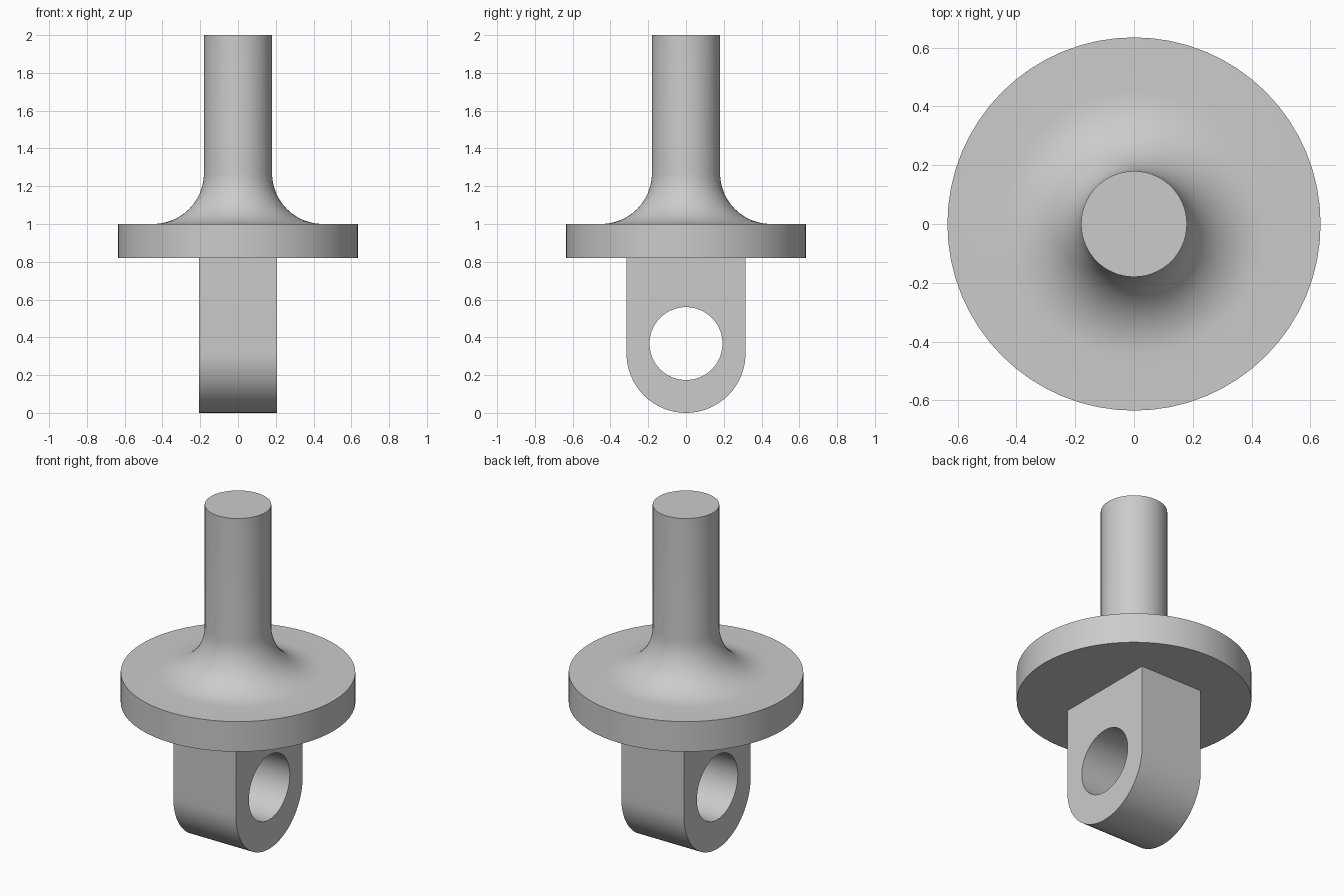
import bpy
import bmesh
from math import sin, cos, pi, radians
from mathutils import Matrix

cube = bpy.data.objects.get("Cube")
if cube:
    bpy.data.objects.remove(cube, do_unlink=True)

steel = bpy.data.materials.new("plain grey")
steel.use_nodes = True
colour = (0.6, 0.6, 0.6, 1)
steel.diffuse_color = colour
steel.node_tree.nodes["Principled BSDF"].inputs["Base Color"].default_value = colour


def make_object(name, bm):
    bmesh.ops.recalc_face_normals(bm, faces=bm.faces)
    mesh = bpy.data.meshes.new(name)
    bm.to_mesh(mesh)
    bm.free()
    mesh.materials.append(steel)
    obj = bpy.data.objects.new(name, mesh)
    bpy.context.collection.objects.link(obj)
    return obj


def select_only(obj):
    bpy.ops.object.select_all(action='DESELECT')
    obj.select_set(True)
    bpy.context.view_layer.objects.active = obj


def smooth(obj):
    select_only(obj)
    bpy.ops.object.shade_smooth_by_angle(angle=radians(30))


# Flange and shaft: one turned profile with a concave fillet between them
FLANGE_R, FLANGE_LOW, FLANGE_TOP = 0.635, 0.82, 1.0
SHAFT_R, FILLET, STEPS, SIDES = 0.18, 0.27, 12, 64
profile = [(0, FLANGE_LOW), (FLANGE_R, FLANGE_LOW), (FLANGE_R, FLANGE_TOP)]
for i in range(STEPS + 1):
    a = pi / 2 * i / STEPS
    profile.append((SHAFT_R + FILLET * (1 - sin(a)),
                    FLANGE_TOP + FILLET * (1 - cos(a))))
profile += [(SHAFT_R, 2.0), (0, 2.0)]

bm = bmesh.new()
verts = [bm.verts.new((r, 0, z)) for r, z in profile]
edges = [bm.edges.new(pair) for pair in zip(verts, verts[1:])]
bmesh.ops.spin(bm, geom=verts + edges, cent=(0, 0, 0), axis=(0, 0, 1),
               angle=2 * pi, steps=SIDES, use_merge=True)
bmesh.ops.remove_doubles(bm, verts=bm.verts, dist=0.0001)
smooth(make_object("flanged_shaft", bm))

# Lug: flat plate with a rounded lower end, hanging from the flange
LUG_R, LUG_HALF = 0.315, 0.207
outline = [(LUG_R, FLANGE_LOW)]
for i in range(33):
    a = pi * i / 32
    outline.append((LUG_R * cos(a), LUG_R - LUG_R * sin(a)))
outline.append((-LUG_R, FLANGE_LOW))

bm = bmesh.new()
side = bm.faces.new([bm.verts.new((-LUG_HALF, y, z)) for y, z in outline])
grown = bmesh.ops.extrude_face_region(bm, geom=[side], use_keep_orig=True)
bmesh.ops.translate(bm, vec=(2 * LUG_HALF, 0, 0),
                    verts=[v for v in grown["geom"] if isinstance(v, bmesh.types.BMVert)])
lug = make_object("lug", bm)

# Pin hole through the lug
bm = bmesh.new()
bmesh.ops.create_cone(bm, cap_ends=True, segments=64, radius1=0.193, radius2=0.193, depth=1,
                      matrix=Matrix.Translation((0, 0, 0.367)) @ Matrix.Rotation(pi / 2, 4, 'Y'))
cutter = make_object("hole_cutter", bm)
cutter.hide_render = True
cut = lug.modifiers.new("pin_hole", 'BOOLEAN')
cut.operation = 'DIFFERENCE'
cut.solver = 'EXACT'
cut.object = cutter
select_only(lug)
bpy.ops.object.modifier_apply(modifier=cut.name)
bpy.data.objects.remove(cutter, do_unlink=True)
smooth(lug)
